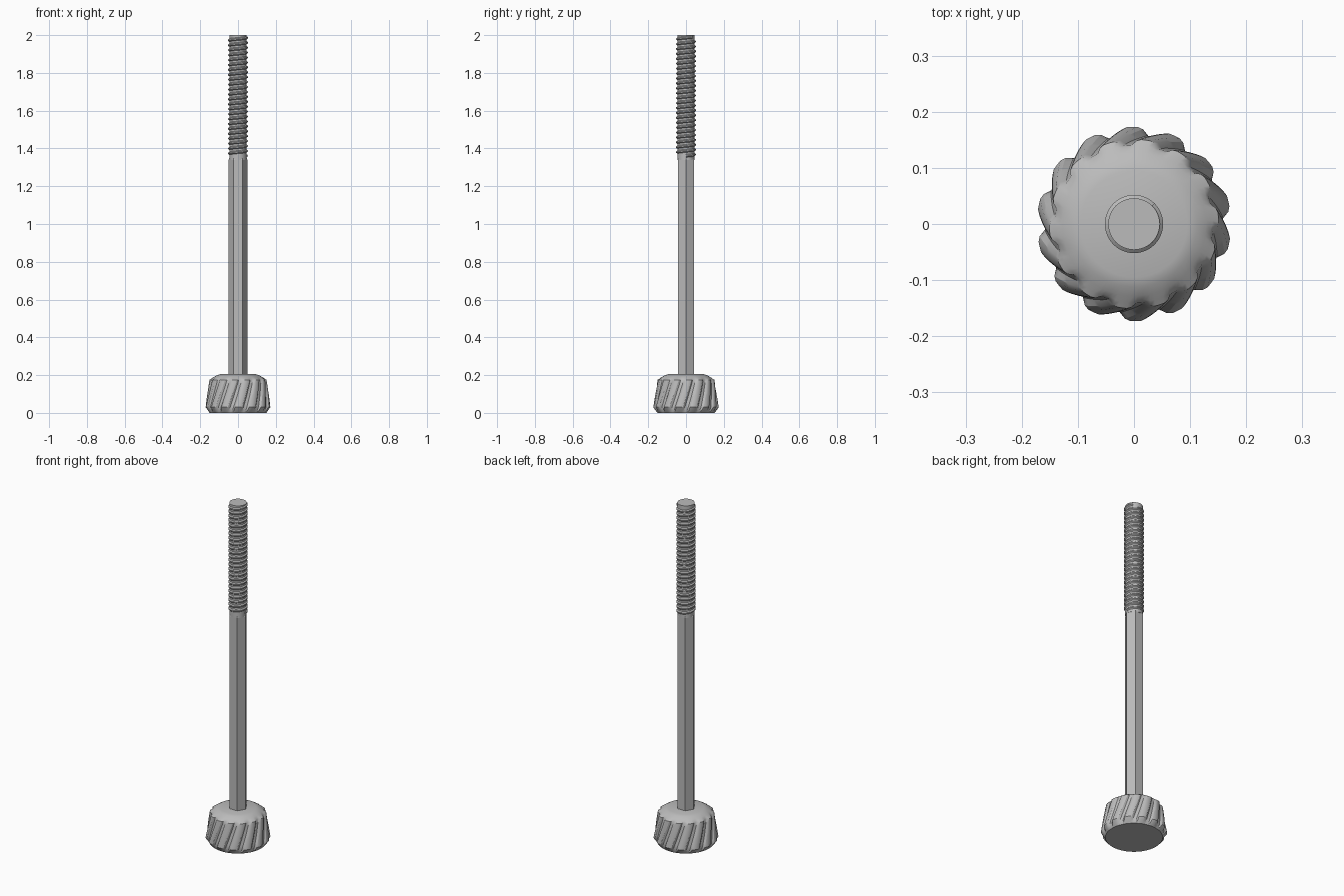
import bpy, bmesh, math

cube = bpy.data.objects.get("Cube")
if cube:
    bpy.data.objects.remove(cube)

steel = bpy.data.materials.new("grey steel")
steel.use_nodes = True
steel.diffuse_color = (0.5, 0.5, 0.5, 1)
steel.node_tree.nodes["Principled BSDF"].inputs["Base Color"].default_value = (0.5, 0.5, 0.5, 1)


def loft(name, rings, closed=True, smooth=True):
    """Skin a list of equal point loops and cap both ends."""
    bm = bmesh.new()
    loops = [[bm.verts.new(p) for p in ring] for ring in rings]
    n = len(loops[0])
    for a, b in zip(loops, loops[1:]):
        for i in range(n):
            j = (i + 1) % n
            bm.faces.new((a[i], a[j], b[j], b[i]))
    bm.faces.new(loops[0][::-1])
    bm.faces.new(loops[-1])
    bmesh.ops.recalc_face_normals(bm, faces=bm.faces)
    mesh = bpy.data.meshes.new(name)
    bm.to_mesh(mesh)
    bm.free()
    mesh.materials.append(steel)
    obj = bpy.data.objects.new(name, mesh)
    bpy.context.collection.objects.link(obj)
    if smooth:
        bpy.ops.object.select_all(action='DESELECT')
        obj.select_set(True)
        bpy.context.view_layer.objects.active = obj
        bpy.ops.object.shade_smooth_by_angle(angle=math.radians(30))
    return obj


def polar(r, a, z):
    return (r * math.cos(a), r * math.sin(a), z)


def circle(r, z, n):
    return [polar(r, math.tau * i / n, z) for i in range(n)]


# Tapered head with twisted grip ridges and a domed top
TEETH = 14
TOOTH = (0, 0, 0.75, 1, 1, 1, 0.75, 0)
TWIST = 2.0


def head_ring(z, r, height):
    n = TEETH * len(TOOTH)
    start = math.radians(91) - math.pi / TEETH + TWIST * (z - 0.03)
    return [polar(r + height * TOOTH[i % len(TOOTH)], start + math.tau * i / n, z)
            for i in range(n)]


sides = []
for k in range(9):
    t = k / 8
    sides.append((0.03 + 0.145 * t, 0.159 - 0.018 * t, 0.014 - 0.004 * t))
profile = [(0, 0.15, 0), (0.01, 0.155, 0.004)] + sides
profile += [(0.182, 0.137, 0.003), (0.19, 0.128, 0), (0.199, 0.112, 0), (0.205, 0.095, 0)]
loft("knurled_head", [head_ring(*p) for p in profile])

# Six-sided shank with a small chamfer at the upper end
shank = [(0.05, 0.2), (0.05, 1.34), (0.045, 1.352)]
loft("hex_shank", [circle(r, z, 6) for r, z in shank], smooth=False)

# Round core of the threaded end
loft("thread_core", [circle(0.046, z, 48) for z in (1.34, 2.0)])

# Helical thread ridge
PITCH, HALF, STEPS = 0.026, 0.011, 32
low, high = 1.35 + HALF, 2.0 - HALF
count = int((high - low) / PITCH * STEPS)
section = [(0.043, -HALF), (0.052, -0.003), (0.052, 0.003), (0.043, HALF)]
helix = []
for i in range(count + 1):
    angle = math.tau * i / STEPS
    z = low + (high - low) * i / count
    helix.append([polar(r, angle, z + dz) for r, dz in section])
loft("thread_ridge", helix)
